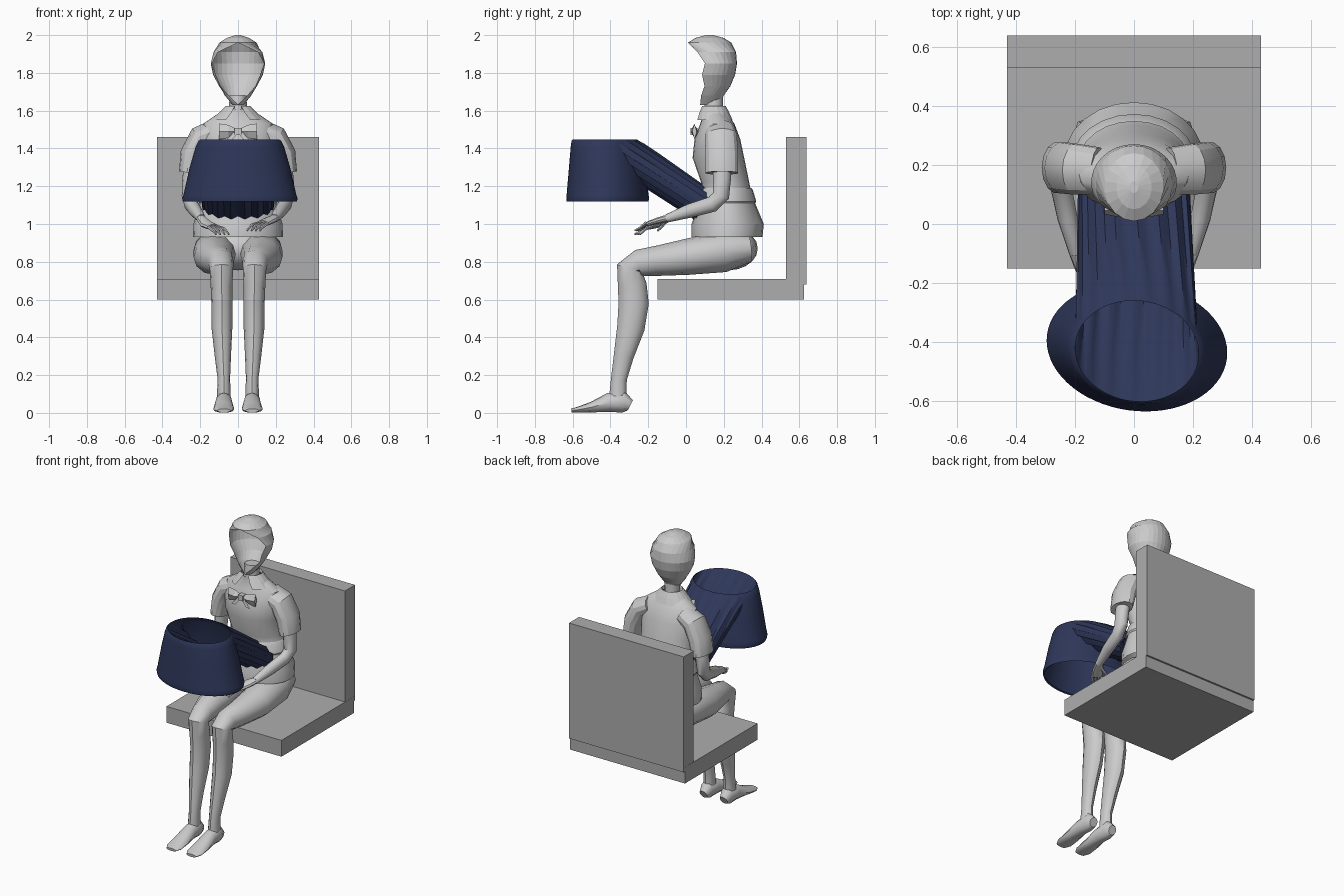
import bpy, bmesh, math
from mathutils import Vector

cube = bpy.data.objects.get("Cube")
if cube:
    bpy.data.objects.remove(cube, do_unlink=True)


def material(name, rgb):
    m = bpy.data.materials.new(name)
    m.use_nodes = True
    m.diffuse_color = (*rgb, 1)
    bsdf = m.node_tree.nodes["Principled BSDF"]
    bsdf.inputs["Base Color"].default_value = (*rgb, 1)
    bsdf.inputs["Roughness"].default_value = 0.8
    return m


LIGHT = material("light grey", (0.6, 0.6, 0.6))
GREY = material("seat grey", (0.42, 0.42, 0.42))
NAVY = material("navy cloth", (0.027, 0.038, 0.1))


def finish(name, bm, mat, smooth=0):
    bmesh.ops.remove_doubles(bm, verts=bm.verts, dist=0.0005)
    bmesh.ops.recalc_face_normals(bm, faces=bm.faces)
    me = bpy.data.meshes.new(name)
    bm.to_mesh(me)
    bm.free()
    me.materials.append(mat)
    ob = bpy.data.objects.new(name, me)
    bpy.context.collection.objects.link(ob)
    if smooth:
        bpy.ops.object.select_all(action="DESELECT")
        bpy.context.view_layer.objects.active = ob
        ob.select_set(True)
        bpy.ops.object.shade_smooth_by_angle(angle=math.radians(smooth))
    return ob


def loft(name, rings, mat, closed=True, caps=(False, False), smooth=0):
    """Skin a list of rings that all have the same number of points."""
    bm = bmesh.new()
    rows = [[bm.verts.new(p) for p in r] for r in rings]
    n = len(rows[0])
    for a, b in zip(rows, rows[1:]):
        for i in range(n if closed else n - 1):
            j = (i + 1) % n
            bm.faces.new((a[i], a[j], b[j], b[i]))
    for row, cap in zip((rows[0], rows[-1]), caps):
        if cap:
            bm.faces.new(row)
    return finish(name, bm, mat, smooth)


def ring(z, cy, rx, ry, n=20, gap=0, turn=0, cx=0):
    """Horizontal oval starting at the front; gap leaves the front open."""
    pts = []
    for i in range(n):
        t = gap + (2 * math.pi - 2 * gap) * i / (n - 1 if gap else n)
        x, y = rx * math.sin(t), -ry * math.cos(t)
        pts.append(Vector((cx + x * math.cos(turn) - y * math.sin(turn),
                           cy + x * math.sin(turn) + y * math.cos(turn), z)))
    return pts


def limb(name, path, side=1, n=12, caps=(True, True), smooth=35):
    """Tube along (x, y, z, width radius, depth radius) points."""
    pts = [Vector((side * p[0], p[1], p[2])) for p in path]
    rings = []
    for i, c in enumerate(pts):
        t = (pts[min(i + 1, len(pts) - 1)] - pts[max(i - 1, 0)]).normalized()
        u = Vector((1, 0, 0))
        u = (u - t * u.dot(t)).normalized()
        v = t.cross(u)
        rings.append([c + u * path[i][3] * math.cos(a) + v * path[i][4] * math.sin(a)
                      for a in (2 * math.pi * k / n for k in range(n))])
    return loft(name, rings, LIGHT, True, caps, smooth)


def box(name, lo, hi, mat):
    bm = bmesh.new()
    bmesh.ops.create_cube(bm, size=1)
    for v in bm.verts:
        v.co = [l + (h - l) * (c + 0.5) for l, h, c in zip(lo, hi, v.co)]
    return finish(name, bm, mat)


# Bench seat
box("seat_base", (-0.43, -0.15, 0.6), (0.43, 0.625, 0.71), GREY)
box("seat_back", (-0.429, 0.53, 0.68), (0.429, 0.637, 1.46), GREY)

# Hollow head, open at the face: z, centre y, half width, half depth, face edge y
head = [(2.0, .125, .015, .02, .105), (1.985, .125, .06, .075, .05),
        (1.96, .125, .1, .115, .01), (1.91, .135, .13, .13, .06),
        (1.85, .14, .145, .13, .1), (1.79, .14, .132, .12, .085),
        (1.73, .135, .1, .1, .098), (1.68, .13, .07, .07, .08),
        (1.63, .125, .03, .05, .075)]
loft("head_shell", [ring(z, cy, rx, ry, 19, max(.001, math.acos(min(1, (cy - f) / ry))))
                    for z, cy, rx, ry, f in head], LIGHT, False, (True, True))
limb("neck", [(0, .145, 1.5, .055, .055), (0, .145, 1.6, .048, .05),
              (0, .15, 1.68, .045, .045)])

# Blouse body: z, half width, front y, back y
blouse = [(.93, .238, .03, .405), (1.0, .236, .03, .412), (1.1, .205, .06, .37),
          (1.17, .19, .085, .345), (1.22, .175, .08, .335), (1.35, .19, .035, .308),
          (1.45, .2, .045, .287), (1.53, .185, .075, .257), (1.575, .12, .09, .225),
          (1.61, .06, .09, .2)]
loft("blouse", [ring(z, (f + b) / 2, w, (b - f) / 2, 24) for z, w, f, b in blouse],
     LIGHT, smooth=25)
loft("waistband", [ring(z, .212, w, d, 24) for z, w, d in
                   ((1.11, .205, .156), (1.12, .21, .16), (1.18, .194, .142),
                    (1.19, .186, .135))], LIGHT, smooth=25)
loft("collar", [ring(z, .148, rx, ry, 16, g) for z, rx, ry, g in
                ((1.6, .06, .06, .25), (1.625, .066, .064, .25),
                 (1.59, .1, .082, .35), (1.55, .135, .1, .5))], LIGHT, False)

# Bow at the collar
for s, label in ((1, "left"), (-1, "right")):
    loft(label + "_bow_loop",
         [[(s * x, .045 + dy, 1.49 + dz) for dy, dz in
           ((-d, 0), (0, h), (d, 0), (0, -h))] for x, d, h in
          ((.01, .01, .014), (.05, .022, .034), (.1, .012, .042))],
         LIGHT, caps=(True, True))
    loft(label + "_bow_tail",
         [[(s * (x + dx), y, z) for dx in (-.014, .014)] for x, y, z in
          ((.01, .035, 1.485), (.055, .028, 1.435))], LIGHT, False)
box("bow_knot", (-.018, .025, 1.472), (.018, .06, 1.508), LIGHT)

# Hips under the hem
bm = bmesh.new()
bmesh.ops.create_uvsphere(bm, u_segments=20, v_segments=10, radius=1)
for v in bm.verts:
    v.co = (v.co.x * .205, .225 + v.co.y * .155, .87 + v.co.z * .115)
finish("hips", bm, LIGHT, 35)

leg = [(.11, .34, .87, .08, .07), (.122, .2, .855, .115, .11), (.125, 0, .825, .11, .095),
       (.105, -.15, .805, .085, .08), (.09, -.25, .793, .068, .072),
       (.088, -.298, .765, .062, .07), (.087, -.285, .68, .058, .076),
       (.085, -.277, .58, .056, .08), (.085, -.292, .45, .055, .073),
       (.08, -.33, .3, .043, .053), (.075, -.355, .18, .033, .042),
       (.075, -.36, .1, .036, .045), (.075, -.36, .05, .035, .045)]
foot = [(.075, -.295, .04, .028, .03), (.075, -.33, .058, .043, .057),
        (.075, -.41, .055, .045, .05), (.075, -.5, .03, .053, .028),
        (.075, -.57, .017, .055, .016), (.075, -.607, .012, .035, .01)]
sleeve = [(.12, .18, 1.495, .06, .08), (.195, .185, 1.46, .066, .087),
          (.24, .19, 1.37, .066, .088), (.258, .19, 1.27, .055, .088),
          (.256, .19, 1.275, .048, .08)]
arm = [(.235, .19, 1.36, .042, .05), (.255, .19, 1.24, .04, .048),
       (.26, .185, 1.15, .038, .045), (.25, .14, 1.105, .036, .042),
       (.225, .02, 1.07, .034, .037), (.195, -.1, 1.03, .024, .022)]

for s, label, drop in ((1, "left", 0), (-1, "right", .02)):
    limb(label + "_leg", leg, s)
    limb(label + "_foot", foot, s)
    limb(label + "_sleeve", sleeve, s, 14, (True, False), 25)
    limb(label + "_arm", arm, s)
    limb(label + "_palm", [(.2, -.09, 1.033, .023, .02), (.17, -.14, 1.02 - drop, .034, .018),
                           (.135, -.19, 1.005 - drop, .036, .014)], s, 10)
    # Fingers fan out from the palm, thumb last
    for k in range(4):
        bx, by = .108 + .017 * k, -.182 - .01 * k
        limb(f"{label}_finger_{k + 1}",
             [(bx, by, 1.005 - drop, .009, .009),
              (bx - .035, by - .03, .995 - drop - .005 * k, .009, .008),
              (bx - .06 + .006 * k, by - .06, .965 - drop, .005, .005)], s, 6)
    limb(label + "_thumb", [(.16, -.12, 1.02 - drop, .011, .011),
                            (.11, -.135, 1.0 - drop, .009, .009),
                            (.08, -.15, .985 - drop, .005, .005)], s, 6)

# Held cloth: a flared outer skirt with a rolled hem
N = 64
TURN = math.radians(-8)
flare = [(1.125, -.415, .292, .208), (1.118, -.415, .303, .214), (1.135, -.415, .307, .217),
         (1.155, -.415, .3, .215), (1.3, -.42, .267, .198), (1.41, -.427, .235, .182),
         (1.44, -.43, .22, .175), (1.447, -.43, .21, .17)]
outer = [ring(z, cy, rx, ry, N, 0, TURN, .01) for z, cy, rx, ry in flare]
loft("skirt_flare", outer, NAVY, smooth=45)

# Pleated inner tube running from the skirt rim back to the lap
angles = [2 * math.pi * i / N for i in range(N)]
lap = [Vector((.19 * math.sin(t), .1 - .05 * math.cos(t), 1.092 - .065 * math.cos(t)))
       for t in angles]
inner = []
for f in (0, .08, .3, .6, .9, 1):
    pleat = .007 * min(1, f * 8)
    inner.append([a.lerp(b, f) + Vector((0, .6, 1)) * pleat * math.cos(16 * t)
                  for a, b, t in zip(outer[-1], lap, angles)])
loft("skirt_pleated_tube", inner, NAVY, smooth=45)
